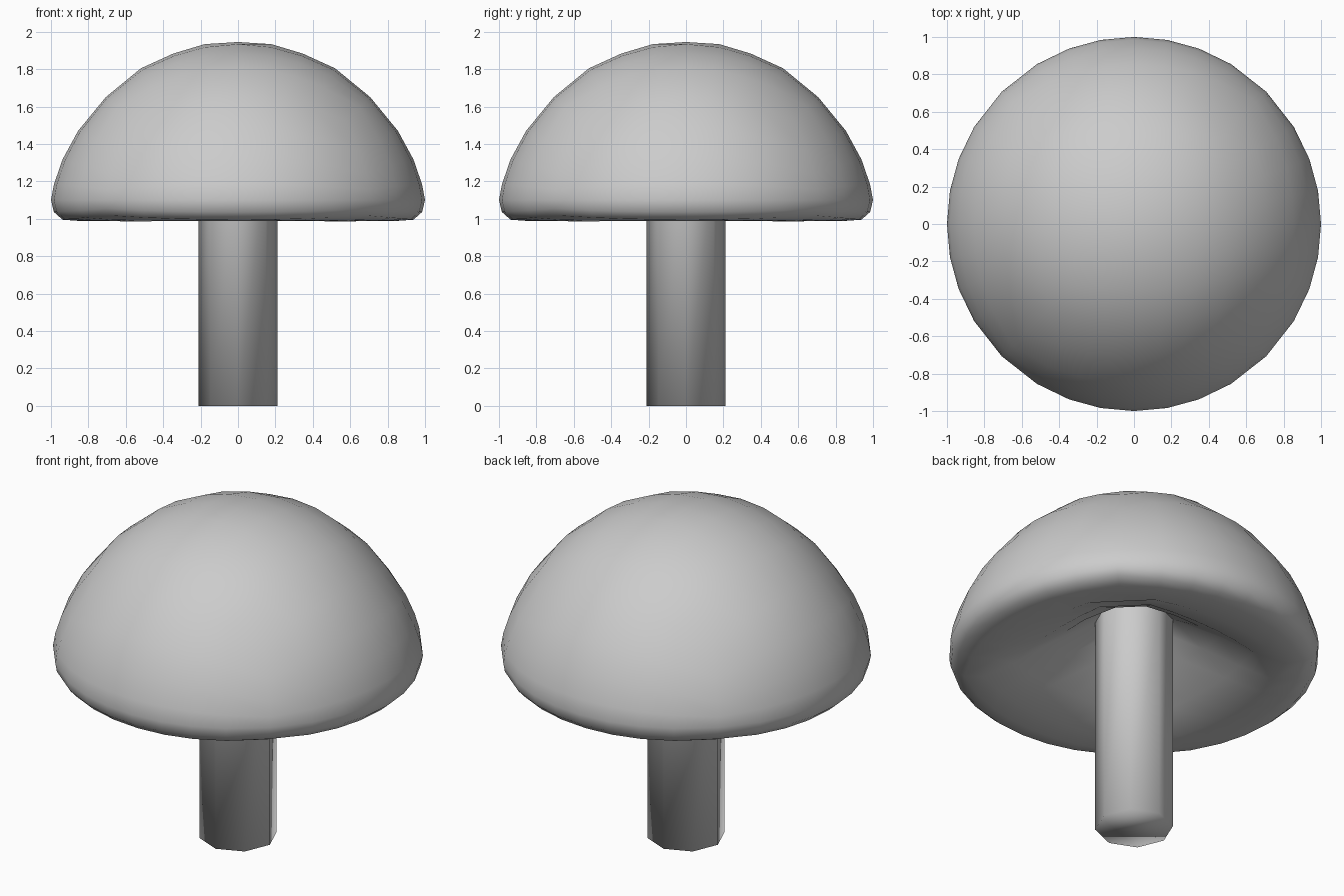
import bpy, bmesh, math
from mathutils import Vector

if "Cube" in bpy.data.objects:
    bpy.data.objects.remove(bpy.data.objects["Cube"])


def make_object(name, bm, smooth_angle):
    mesh = bpy.data.meshes.new(name)
    bm.to_mesh(mesh)
    bm.free()
    obj = bpy.data.objects.new(name, mesh)
    bpy.context.collection.objects.link(obj)
    bpy.ops.object.select_all(action='DESELECT')
    obj.select_set(True)
    bpy.context.view_layer.objects.active = obj
    bpy.ops.object.shade_smooth_by_angle(angle=math.radians(smooth_angle))
    return obj


def lookup(table, x):
    """Piecewise linear interpolation in a list of (x, y) pairs."""
    for (x0, y0), (x1, y1) in zip(table, table[1:]):
        if x <= x1:
            return y0 + (y1 - y0) * (x - x0) / (x1 - x0)
    return table[-1][1]


STEM_R = 0.21
JOINT_Z = 1.29      # where the stem meets the hollow under the cap

# Height on the cap for each height on a unit sphere
cap_height = [(-0.71, 0.99), (-0.577, 0.985), (-0.52, 0.989), (-0.35, 0.994),
              (-0.18, 1.035), (0, 1.10), (0.18, 1.185), (0.35, 1.32),
              (0.53, 1.48), (0.707, 1.65), (0.85, 1.80), (0.94, 1.885),
              (0.983, 1.933), (1, 1.945)]
# Heights of the underside's square rings, counted from the middle
hollow = {1: JOINT_Z, 2: 1.17, 3: 1.06}

# Cap: cube grid rounded to a sphere, flattened below, hollowed underneath
bm = bmesh.new()
bmesh.ops.create_cube(bm, size=2)
bmesh.ops.subdivide_edges(bm, edges=bm.edges[:], cuts=7, use_grid_fill=True)
center = None
for v in bm.verts:
    cube = v.co.copy()
    d = Vector([t * (0.72 + 0.28 * t ** 4) for t in cube]).normalized()
    v.co = (d.x, d.y, lookup(cap_height, max(d.z, -0.71)))
    if cube.z < -0.99:
        ring = round(4 * max(abs(cube.x), abs(cube.y)))
        if ring == 0:
            center = v
        elif ring in hollow:
            flat = Vector((d.x, d.y))
            if ring == 1:
                flat = flat.normalized() * STEM_R
            v.co = (flat.x, flat.y, hollow[ring])
bmesh.ops.delete(bm, geom=[center], context='VERTS')
make_object("mushroom_cap", bm, 80)

# Eight-sided stem, open where it joins the cap
bm = bmesh.new()
bottom = [bm.verts.new((STEM_R * math.cos(a), STEM_R * math.sin(a), 0))
          for a in (math.pi / 4 * i for i in range(8))]
top = [bm.verts.new((v.co.x, v.co.y, JOINT_Z)) for v in bottom]
bm.faces.new(bottom[::-1])
for i in range(8):
    j = (i + 1) % 8
    bm.faces.new((bottom[i], bottom[j], top[j], top[i]))
make_object("mushroom_stem", bm, 100)
